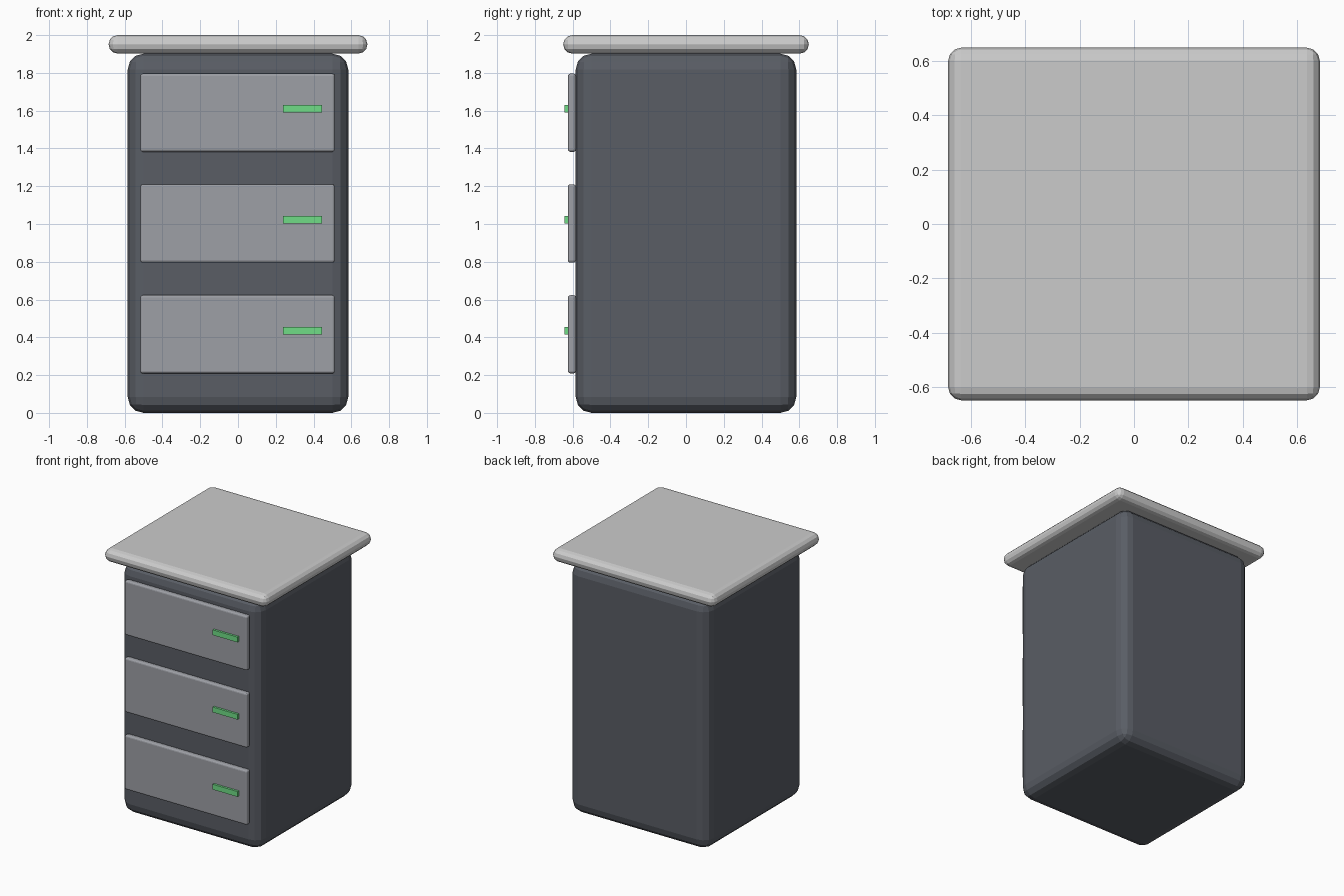
import bpy

if "Cube" in bpy.data.objects:
    bpy.data.objects.remove(bpy.data.objects["Cube"])


def material(name, color):
    mat = bpy.data.materials.new(name)
    mat.diffuse_color = (*color, 1)
    mat.use_nodes = True
    mat.node_tree.nodes["Principled BSDF"].inputs["Base Color"].default_value = mat.diffuse_color
    return mat


def box(name, x, y, z, mat, bevel=0, segments=3):
    """Box from (min, max) ranges per axis, with optional rounded edges."""
    ranges = (x, y, z)
    bpy.ops.mesh.primitive_cube_add(size=1, location=[(a + b) / 2 for a, b in ranges])
    obj = bpy.context.object
    obj.name = name
    obj.scale = [b - a for a, b in ranges]
    bpy.ops.object.transform_apply(location=False, rotation=False, scale=True)
    obj.data.materials.append(mat)
    if bevel:
        mod = obj.modifiers.new("rounded_edges", "BEVEL")
        mod.width = bevel
        mod.segments = segments
    return obj


dark = material("dark_grey", (0.10, 0.11, 0.13))
mid = material("mid_grey", (0.34, 0.35, 0.38))
light = material("light_grey", (0.62, 0.62, 0.64))
green = material("green", (0.16, 0.72, 0.24))

# Cabinet body and overhanging top
box("cabinet_body", (-0.584, 0.584), (-0.584, 0.584), (0.005, 1.902), dark, 0.085)
box("table_top", (-0.685, 0.685), (-0.65, 0.65), (1.902, 2.0), light, 0.048)

# Three drawer fronts with offset handles
for i in range(3):
    z = 0.416 + i * 0.5865
    box(f"drawer_front_{i + 1}", (-0.517, 0.512), (-0.625, -0.583),
        (z - 0.207, z + 0.207), mid, 0.013)
    box(f"drawer_handle_{i + 1}", (0.237, 0.445), (-0.642, -0.61),
        (z, z + 0.04), green)

# Stand the body exactly on the floor
body = bpy.data.objects["cabinet_body"]
for v in body.data.vertices:
    if v.co.z < 0:
        v.co.z -= 0.005
